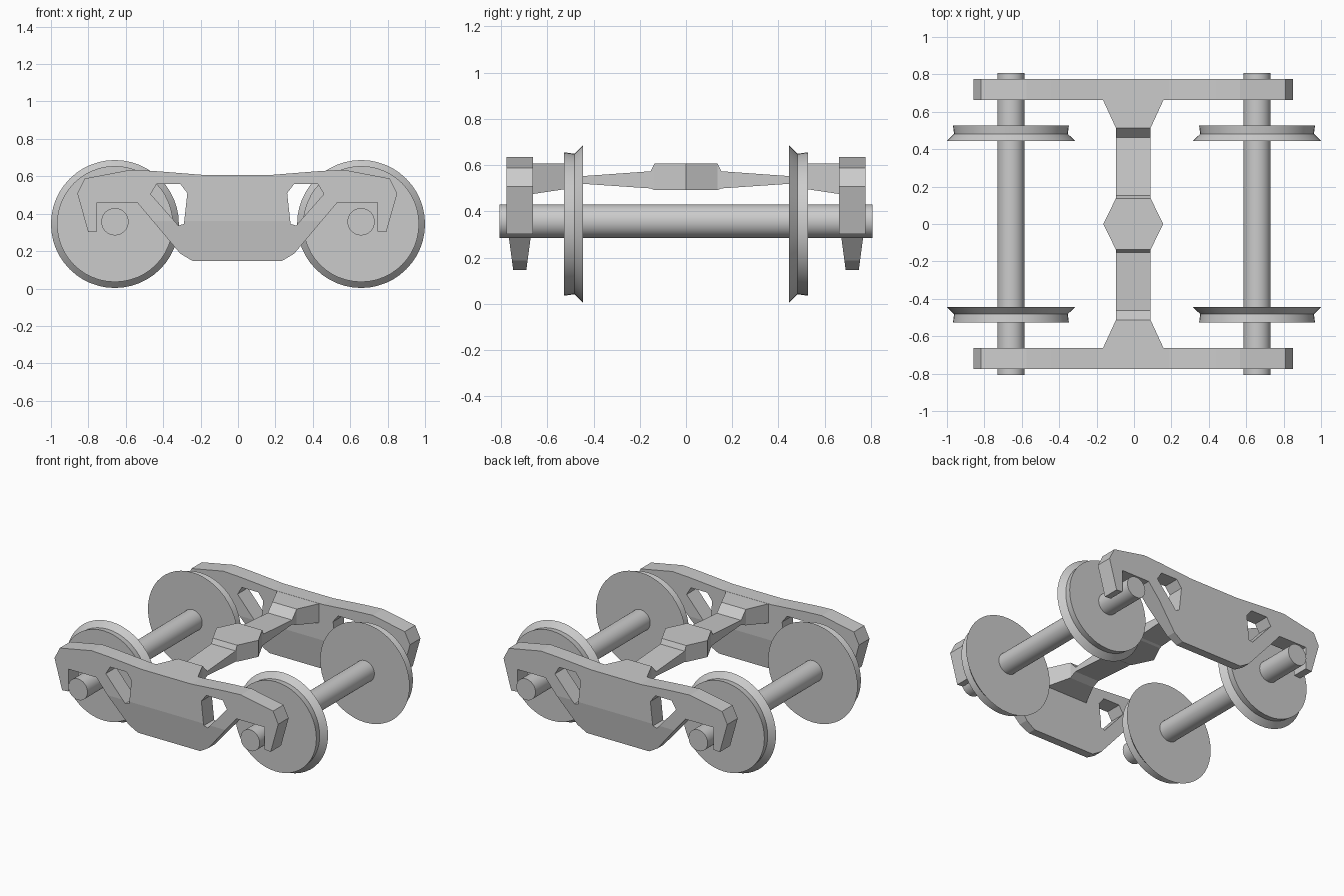
import bpy, bmesh, math
from mathutils import Vector

if "Cube" in bpy.data.objects:
    bpy.data.objects.remove(bpy.data.objects["Cube"])

AXLE_X = 0.658


def finish(name, bm, smooth=False):
    bmesh.ops.recalc_face_normals(bm, faces=bm.faces[:])
    me = bpy.data.meshes.new(name)
    bm.to_mesh(me)
    bm.free()
    ob = bpy.data.objects.new(name, me)
    bpy.context.collection.objects.link(ob)
    if smooth:
        bpy.ops.object.select_all(action='DESELECT')
        ob.select_set(True)
        bpy.context.view_layer.objects.active = ob
        bpy.ops.object.shade_smooth_by_angle(angle=math.radians(25))
    return ob


def lathe(name, profile, x, z, sides):
    """Solid turned around the y axis from (y, radius) points, with flat end caps."""
    bm = bmesh.new()
    rings = []
    for y, r in profile:
        rings.append([bm.verts.new((x + r * math.cos(a), y, z + r * math.sin(a)))
                      for a in (2 * math.pi * i / sides for i in range(sides))])
    for a, b in zip(rings, rings[1:]):
        for i in range(sides):
            j = (i + 1) % sides
            bm.faces.new((a[i], a[j], b[j], b[i]))
    bm.faces.new(rings[0])
    bm.faces.new(rings[-1])
    return finish(name, bm, True)


# Wheelsets: one axle with two flanged wheels each
WHEEL = [(0.445, 0.342), (0.482, 0.304), (0.527, 0.31)]
for tag, x in (("left", -AXLE_X), ("right", AXLE_X)):
    lathe(f"axle_{tag}", [(-0.807, 0.073), (0.807, 0.073)], x, 0.357, 32)
    for end, s in (("front", -1), ("back", 1)):
        lathe(f"wheel_{tag}_{end}", [(s * y, r) for y, r in WHEEL], x, 0.345, 48)

# Side frames: pierced half outline mirrored in x, thinner towards the bottom
HALF = [(0.19, 0.608), (0.44, 0.628), (0.57, 0.635), (0.815, 0.588),
        (0.855, 0.508), (0.797, 0.302), (0.75, 0.306), (0.75, 0.46),
        (0.535, 0.46), (0.305, 0.187), (0.238, 0.147)]
HOLE = [(0.305, 0.56), (0.43, 0.56), (0.463, 0.505), (0.315, 0.337),
        (0.285, 0.345), (0.267, 0.51)]
DX, Y_MID, THICK, TAPER_Z = -0.004, 0.719, 0.114, 0.36


def side_frame(name, s):
    bm = bmesh.new()
    loops = [HALF + [(-x, z) for x, z in reversed(HALF)],
             HOLE, [(-x, z) for x, z in HOLE]]
    for loop in loops:
        vs = [bm.verts.new((x + DX, -THICK / 2, z)) for x, z in loop]
        for i, v in enumerate(vs):
            bm.edges.new((v, vs[(i + 1) % len(vs)]))
    bmesh.ops.triangle_fill(bm, edges=bm.edges[:], use_beauty=True,
                            use_dissolve=False, normal=Vector((0, -1, 0)))
    ext = bmesh.ops.extrude_face_region(bm, geom=bm.faces[:], use_keep_orig=True)
    bmesh.ops.translate(bm, vec=(0, THICK, 0),
                        verts=[g for g in ext["geom"] if isinstance(g, bmesh.types.BMVert)])
    bmesh.ops.bisect_plane(bm, geom=bm.verts[:] + bm.edges[:] + bm.faces[:],
                           plane_co=(0, 0, TAPER_Z), plane_no=(0, 0, 1))
    for v in bm.verts:
        if v.co.z < TAPER_Z and abs(v.co.x) < 0.7:
            v.co.y *= 1 - 0.5 * (TAPER_Z - v.co.z) / (TAPER_Z - 0.147)
        v.co.y += s * Y_MID
    return finish(name, bm)


side_frame("side_frame_front", -1)
side_frame("side_frame_back", 1)

# Bolster: cross beam lofted through (y, half width, bottom z, top z), mirrored in y
SECT = [(0, 0.16, 0.492, 0.606), (0.137, 0.093, 0.492, 0.606),
        (0.153, 0.093, 0.499, 0.573), (0.463, 0.093, 0.52, 0.551),
        (0.514, 0.093, 0.497, 0.607), (0.668, 0.164, 0.474, 0.607)]
bm = bmesh.new()
rings = []
for y, w, zb, zt in [(-y, w, b, t) for y, w, b, t in SECT[:0:-1]] + SECT:
    rings.append([bm.verts.new((x + DX, y, z))
                  for x, z in ((-w, zb), (w, zb), (w, zt), (-w, zt))])
for a, b in zip(rings, rings[1:]):
    for i in range(4):
        j = (i + 1) % 4
        bm.faces.new((a[i], a[j], b[j], b[i]))
bm.faces.new(rings[0])
bm.faces.new(rings[-1])
finish("bolster", bm)
